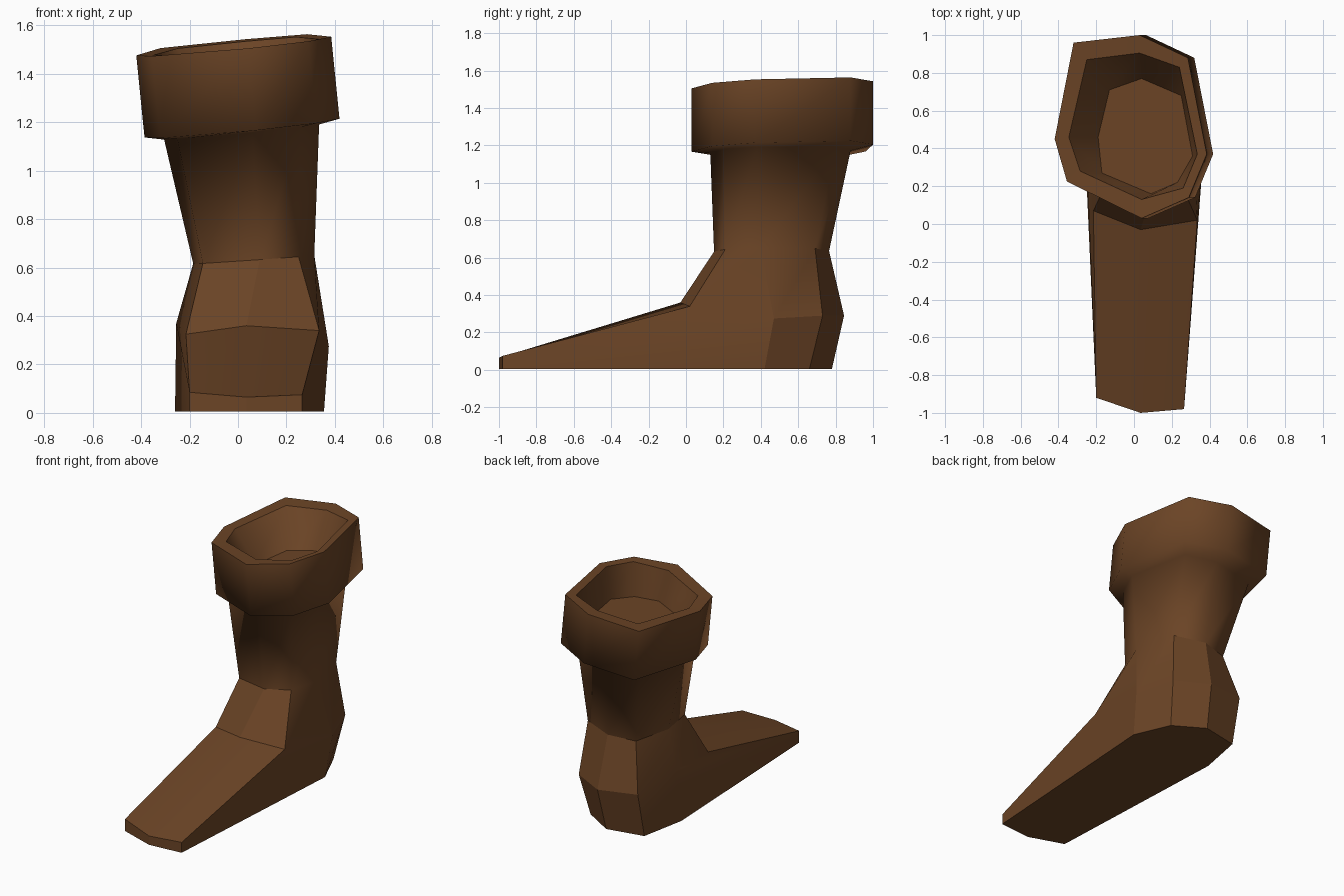
import bpy, bmesh, math

if "Cube" in bpy.data.objects:
    bpy.data.objects.remove(bpy.data.objects["Cube"])

# One brown for the whole boot
brown = bpy.data.materials.new("brown leather")
brown.diffuse_color = (0.147, 0.058, 0.019, 1)
brown.use_nodes = True
brown.node_tree.nodes["Principled BSDF"].inputs["Base Color"].default_value = brown.diffuse_color

bm = bmesh.new()


def ring(points, height):
    """Add a ring of vertices whose height follows a tilted plane."""
    return [bm.verts.new((x, y, height(x, y))) for x, y in points]


def loft(a, b, skip=()):
    """Join two rings with quads."""
    n = len(a)
    for i in range(n):
        if i not in skip:
            j = (i + 1) % n
            bm.faces.new((a[i], a[j], b[j], b[i]))


def plane(base, sx, sy):
    return lambda x, y: base + sx * x + sy * y


# Ring order: back left, back, back right, right, front right, front, front left, left
cuff = [(-.32, .96), (.03, 1.0), (.285, .88), (.385, .37),
        (.29, .14), (.04, .03), (-.355, .225), (-.42, .45)]
rim_in = [(-.25, .87), (.03, .905), (.24, .83), (.335, .37),
          (.26, .19), (.04, .13), (-.285, .28), (-.345, .46)]
well = [(-.13, .71), (.04, .77), (.25, .68), (.31, .36),
        (.23, .22), (.09, .16), (-.17, .27), (-.19, .46)]
leg_top = [(-.24, .84), (.05, .88), (.25, .80), (.335, .38),
           (.26, .20), (.06, .13), (-.25, .25), (-.305, .45)]
shin = [(-.13, .72), (.05, .765), (.25, .69), (.315, .40),
        (.25, .21), (.09, .15), (-.145, .22), (-.185, .45)]
ankle = [(-.2, .80, .31), (.07, .845, .29), (.29, .73, .29), (.375, .47, .275),
         (.335, .02, .34), (.035, -.03, .36), (-.215, .07, .325), (-.255, .47, .37)]
sole = [(-.2, .73), (.05, .78), (.25, .66), (.355, .42),
        (.265, -.98), (.035, -1.0), (-.2, -.92), (-.26, .42)]
toe = [(.265, -.98, .075), (.035, -1.0, .065), (-.2, -.92, .085)]

# Well inside the cuff, rim, cuff wall, underside and leg
r_well = ring(well, plane(1.28, .1, .04))
r_in = ring(rim_in, plane(1.495, .1, .04))
r_top = ring(cuff, plane(1.50, .1, .04))
r_low = ring([(x + .034, y) for x, y in cuff], plane(1.158, .1, .04))
r_leg = ring(leg_top, plane(1.15, .1, .02))
r_shin = ring(shin, plane(.625, .07, .01))
r_ankle = [bm.verts.new(p) for p in ankle]
r_sole = ring(sole, plane(.005, 0, 0))
t = [bm.verts.new(p) for p in toe]

bm.faces.new(r_well)
rings = [r_well, r_in, r_top, r_low, r_leg, r_shin, r_ankle]
for a, b in zip(rings, rings[1:]):
    loft(a, b)

# Heel, foot sides, upper foot, toe front and sole
loft(r_ankle, r_sole, skip=(3, 4, 5, 6))
for side, corner, tip in ((3, 4, t[0]), (7, 6, t[2])):
    bm.faces.new((r_ankle[side], r_ankle[corner], tip, r_sole[corner]))
    bm.faces.new((r_ankle[side], r_sole[corner], r_sole[side]))
for i in range(2):
    bm.faces.new((r_ankle[4 + i], r_ankle[5 + i], t[i + 1], t[i]))
    bm.faces.new((t[i], t[i + 1], r_sole[5 + i], r_sole[4 + i]))
bm.faces.new(r_sole)
bmesh.ops.recalc_face_normals(bm, faces=bm.faces)

# Smooth cuff and upper leg, crisp rim and foot
rim_sets = [set(r_well), set(r_in), set(r_top)]
for f in bm.faces:
    f.smooth = True
for e in bm.edges:
    on_rim = any(set(e.verts) <= s for s in rim_sets)
    low = all(v.co.z < .72 for v in e.verts)
    if on_rim or (low and e.calc_face_angle(0) > math.radians(20)):
        e.smooth = False

mesh = bpy.data.meshes.new("boot")
bm.to_mesh(mesh)
bm.free()
mesh.materials.append(brown)
boot = bpy.data.objects.new("boot", mesh)
bpy.context.collection.objects.link(boot)
